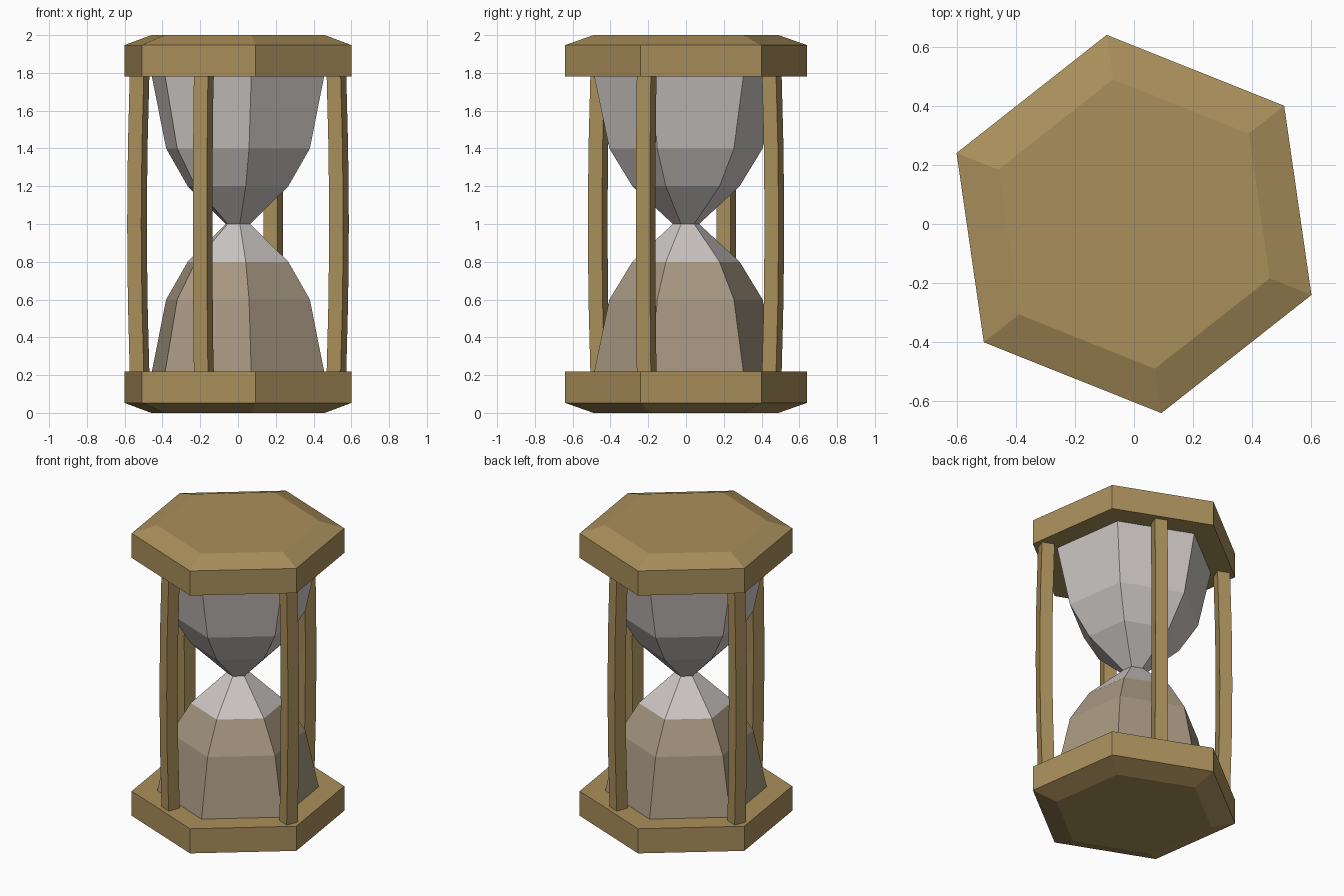
import bpy, bmesh, math
from mathutils import Vector

if "Cube" in bpy.data.objects:
    bpy.data.objects.remove(bpy.data.objects["Cube"])

TURN = math.radians(-21.8)   # the whole model is turned about z


def material(name, rgb):
    m = bpy.data.materials.new(name)
    m.diffuse_color = (*rgb, 1.0)
    m.use_nodes = True
    m.node_tree.nodes["Principled BSDF"].inputs["Base Color"].default_value = m.diffuse_color
    return m


wood = material("wood", (0.40, 0.275, 0.105))
glass = material("pale_glass", (0.60, 0.565, 0.545))
sand = material("sand", (0.385, 0.31, 0.22))


def loft(name, rings, mats, rule=None):
    """Skin a stack of vertex rings, cap both ends, colour faces by a rule."""
    bm = bmesh.new()
    loops = [[bm.verts.new(p) for p in ring] for ring in rings]
    n = len(loops[0])
    for a, b in zip(loops, loops[1:]):
        for i in range(n):
            j = (i + 1) % n
            bm.faces.new((a[i], a[j], b[j], b[i]))
    bm.faces.new(loops[0][::-1])
    bm.faces.new(loops[-1])
    bmesh.ops.recalc_face_normals(bm, faces=bm.faces)
    if rule:
        for f in bm.faces:
            f.material_index = rule(f.calc_center_median())
    me = bpy.data.meshes.new(name)
    bm.to_mesh(me)
    bm.free()
    for m in mats:
        me.materials.append(m)
    ob = bpy.data.objects.new(name, me)
    bpy.context.collection.objects.link(ob)
    return ob


def hexagon(r, z):
    return [(r * math.cos(TURN + k * math.pi / 3), r * math.sin(TURN + k * math.pi / 3), z)
            for k in range(6)]


def square(r, angle, z, half=0.04):
    out = Vector((math.cos(angle), math.sin(angle), 0))
    side = Vector((-out.y, out.x, 0))
    c = out * r + Vector((0, 0, z))
    return [c + out * half * u + side * half * v
            for u, v in ((-1, -1), (1, -1), (1, 1), (-1, 1))]


# Bevelled hexagonal base and top
plate = [(0.495, 0.0), (0.647, 0.053), (0.647, 0.218)]
loft("base", [hexagon(r, z) for r, z in plate], [wood])
loft("top", [hexagon(r, 2 - z) for r, z in plate], [wood])

# Glass bulbs, the lower one filled with sand up to z = 0.8
bulb = [(0.495, 0.2), (0.41, 0.6), (0.287, 0.8), (0.07, 1.0)]
profile = bulb + [(r, 2 - z) for r, z in bulb[-2::-1]]
loft("glass_bulbs", [hexagon(r, z) for r, z in profile], [glass, sand],
     lambda c: 1 if c.z < 0.8 else 0)

# Four slightly bowed posts: two near corners, two near edge middles
for k in range(4):
    r = 0.561 if k % 2 == 0 else 0.489
    bow = ((0.2, 0), (0.6, 0.011), (1.0, 0.015), (1.4, 0.011), (1.8, 0))
    loft(f"post_{k + 1}",
         [square(r + d, TURN + k * math.pi / 2, z) for z, d in bow], [wood])
